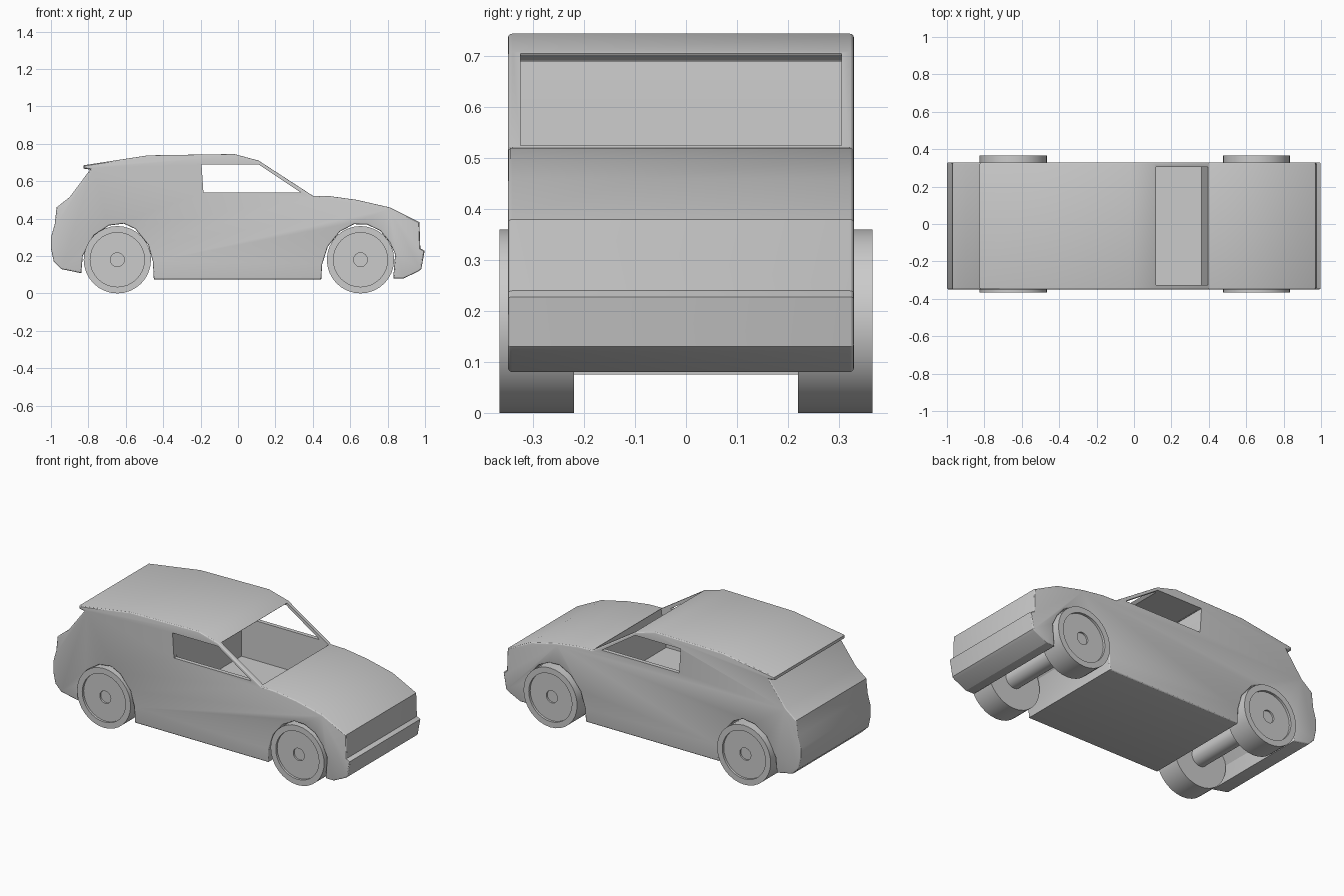
import bpy, bmesh, math
from mathutils import Matrix

cube = bpy.data.objects.get("Cube")
if cube:
    bpy.data.objects.remove(cube, do_unlink=True)

grey = bpy.data.materials.new("plain grey")
grey.use_nodes = True
grey.diffuse_color = (0.6, 0.6, 0.6, 1)
grey.node_tree.nodes["Principled BSDF"].inputs["Base Color"].default_value = (0.6, 0.6, 0.6, 1)


def make_object(name, bm):
    bmesh.ops.recalc_face_normals(bm, faces=bm.faces)
    mesh = bpy.data.meshes.new(name)
    bm.to_mesh(mesh)
    bm.free()
    mesh.materials.append(grey)
    obj = bpy.data.objects.new(name, mesh)
    bpy.context.collection.objects.link(obj)
    return obj


def extrude_profile(name, points, y0, y1, bevel=0):
    """Side profile in x and z, pulled from y0 to y1, with rounded rims."""
    bm = bmesh.new()
    side = bm.faces.new([bm.verts.new((x, y0, z)) for x, z in points])
    moved = bmesh.ops.extrude_face_region(bm, geom=[side])["geom"]
    verts = [v for v in moved if isinstance(v, bmesh.types.BMVert)]
    bmesh.ops.translate(bm, verts=verts, vec=(0, y1 - y0, 0))
    if bevel:
        rims = [e for e in bm.edges if abs(e.verts[0].co.y - e.verts[1].co.y) < 1e-5]
        bmesh.ops.bevel(bm, geom=rims, offset=bevel, segments=3, profile=0.5,
                        affect='EDGES', clamp_overlap=True)
    return make_object(name, bm)


def smooth(obj, degrees):
    bpy.ops.object.select_all(action='DESELECT')
    obj.select_set(True)
    bpy.context.view_layer.objects.active = obj
    bpy.ops.object.shade_smooth_by_angle(angle=math.radians(degrees))


def cut(obj, cutter):
    mod = obj.modifiers.new("Cut", 'BOOLEAN')
    mod.operation = 'DIFFERENCE'
    mod.solver = 'EXACT'
    mod.object = cutter
    bpy.context.view_layer.objects.active = obj
    bpy.ops.object.modifier_apply(modifier=mod.name)
    bpy.data.objects.remove(cutter, do_unlink=True)


# Body outline: roof, windscreen, bonnet, nose, arches, floor, tail
top = [(-.825, .685), (-.48, .738), (-.02, .745), (.11, .71), (.40, .522), (.49, .52),
       (.635, .5), (.81, .46), (.97, .38), (.975, .24), (.998, .228), (.98, .13),
       (.965, .118), (.885, .08), (.83, .08)]
front_arch = [(.84, .21), (.81, .275), (.76, .335), (.69, .368), (.62, .37),
              (.545, .33), (.48, .25), (.45, .155), (.445, .075)]
rear_arch = [(-.45, .075), (-.455, .17), (-.48, .26), (-.55, .345), (-.61, .373),
             (-.69, .363), (-.77, .31), (-.83, .2), (-.838, .108)]
tail = [(-.945, .13), (-.985, .17), (-1, .24), (-1, .3), (-.98, .37), (-.97, .46),
        (-.9, .515), (-.79, .662), (-.825, .667)]
body = extrude_profile("body", top + front_arch + rear_arch + tail, -.35, .33, .009)

# Cabin hollow, open through the windscreen
cut(body, extrude_profile("cabin_cutter", [(-.19, .3), (.36, .3), (.395, .525), (.45, .61),
                                           (.17, .79), (.115, .703), (.1, .692), (-.19, .692)],
                          -.325, .305))
# Side windows
cut(body, extrude_profile("window_cutter", [(-.185, .54), (.335, .54), (.11, .69), (-.195, .69)],
                          -.5, .5))
smooth(body, 20)


def lathe(name, profile, x, z, flip=1, steps=32):
    """Spin (radius, y) points around a cross axis at x, z."""
    bm = bmesh.new()
    verts = [bm.verts.new((r, y * flip, 0)) for r, y in profile]
    edges = [bm.edges.new(pair) for pair in zip(verts, verts[1:])]
    bmesh.ops.spin(bm, geom=verts + edges, cent=(0, 0, 0), axis=(0, 1, 0),
                   angle=2 * math.pi, steps=steps)
    bmesh.ops.remove_doubles(bm, verts=bm.verts, dist=1e-5)
    bmesh.ops.transform(bm, matrix=Matrix.Translation((x, 0, z)), verts=bm.verts)
    obj = make_object(name, bm)
    smooth(obj, 30)


# Wheels with sunken rims and hubs, joined by axles
wheel = [(0, .22), (.18, .22), (.18, .366), (.145, .366), (.145, .352),
         (.037, .352), (.037, .342), (0, .342)]
axle = [(0, -.225), (.055, -.225), (.055, .225), (0, .225)]
for end, x in (("front", .655), ("rear", -.645)):
    lathe(end + "_axle", axle, x, .18)
    for side, flip in (("left", 1), ("right", -1)):
        lathe(f"{end}_{side}_wheel", wheel, x, .18, flip)
